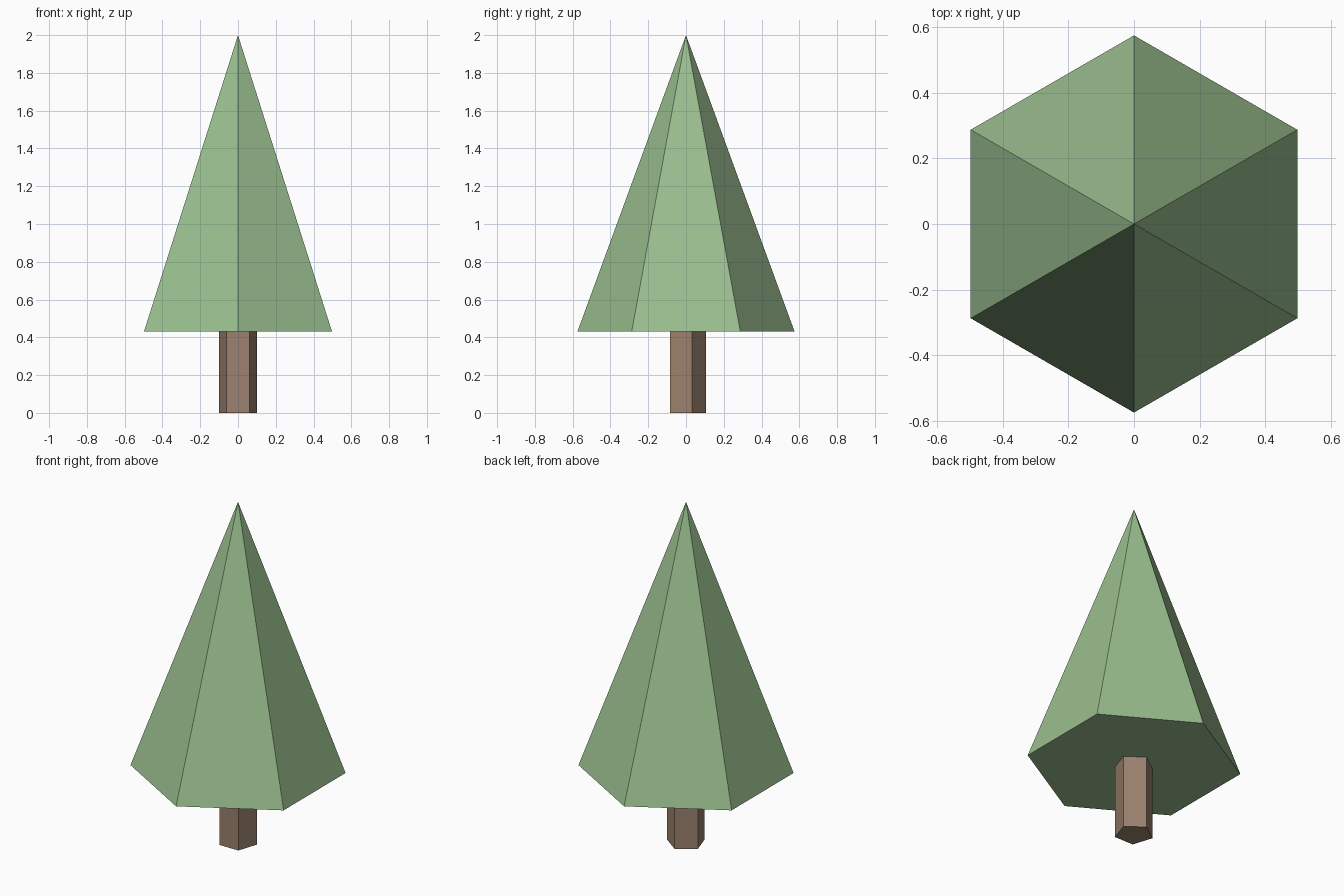
import bpy

if "Cube" in bpy.data.objects:
    bpy.data.objects.remove(bpy.data.objects["Cube"])

BASE_Z = 0.43   # height where the foliage starts
TOP_Z = 2.0


def material(name, rgb):
    m = bpy.data.materials.new(name)
    m.diffuse_color = (*rgb, 1.0)
    m.use_nodes = True
    m.node_tree.nodes["Principled BSDF"].inputs["Base Color"].default_value = m.diffuse_color
    return m


def tapered_part(name, sides, r_bottom, r_top, z0, z1, mat):
    """Flat-shaded upright prism or cone with its first corner on +y."""
    bpy.ops.mesh.primitive_cone_add(
        vertices=sides, radius1=r_bottom, radius2=r_top,
        depth=z1 - z0, location=(0, 0, (z0 + z1) / 2))
    obj = bpy.context.object
    obj.name = name
    obj.data.materials.append(mat)
    return obj


leaf_green = material("leaf green", (0.325, 0.52, 0.275))
bark_brown = material("bark brown", (0.325, 0.222, 0.156))

# Five-sided trunk
tapered_part("trunk", 5, 0.105, 0.105, 0.0, BASE_Z, bark_brown)

# Six-sided foliage cone
tapered_part("foliage", 6, 0.575, 0.0, BASE_Z, TOP_Z, leaf_green)
